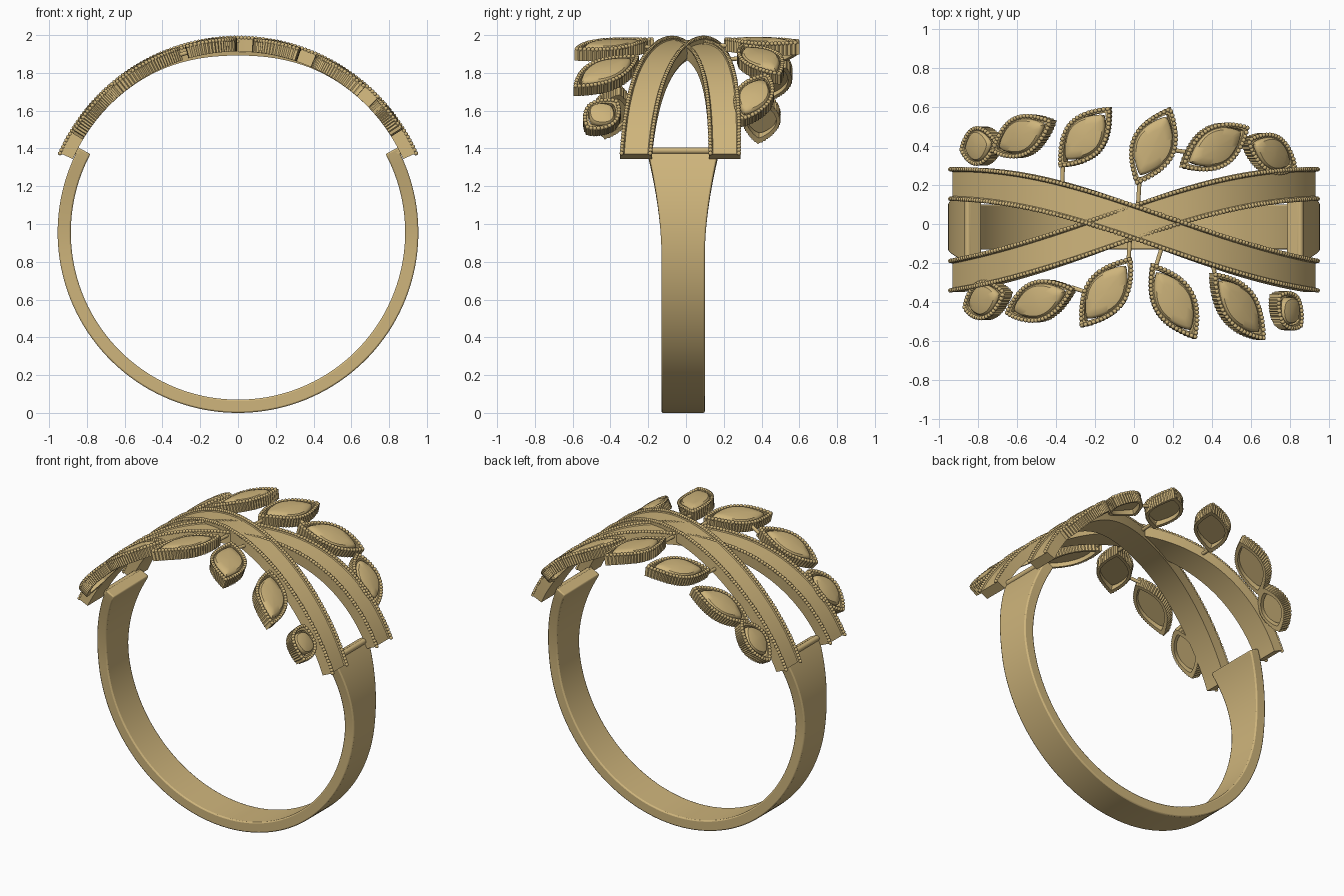
import bpy, bmesh, math
from mathutils import Vector

if "Cube" in bpy.data.objects:
    bpy.data.objects.remove(bpy.data.objects["Cube"])

ZC = 0.955          # ring axis height


def wrap(a, y, r):
    """Cylinder coordinates: angle from the top, position along the axis, radius."""
    return Vector((r * math.sin(a), y, ZC + r * math.cos(a)))


def ang(x):
    return math.asin(x / 1.02)


def finish(name, bm, smooth=35):
    bmesh.ops.recalc_face_normals(bm, faces=bm.faces)
    me = bpy.data.meshes.new(name)
    bm.to_mesh(me)
    bm.free()
    ob = bpy.data.objects.new(name, me)
    bpy.context.collection.objects.link(ob)
    bpy.ops.object.select_all(action='DESELECT')
    ob.select_set(True)
    bpy.context.view_layer.objects.active = ob
    bpy.ops.object.shade_smooth_by_angle(angle=math.radians(smooth))
    me.materials.append(gold)
    return ob


def loft(name, rings, loop=False, smooth=35):
    """Skin closed rings; cap the ends, or join last to first."""
    bm = bmesh.new()
    vs = [[bm.verts.new(p) for p in ring] for ring in rings]
    n = len(vs[0])
    pairs = list(zip(vs, vs[1:])) + ([(vs[-1], vs[0])] if loop else [])
    for a, b in pairs:
        for i in range(n):
            j = (i + 1) % n
            bm.faces.new((a[i], a[j], b[j], b[i]))
    if not loop:
        bm.faces.new(vs[0])
        bm.faces.new(vs[-1])
    return finish(name, bm, smooth)


def beads(name, points, radius):
    """Row of small balls in one mesh."""
    t = bmesh.new()
    bmesh.ops.create_icosphere(t, subdivisions=2, radius=radius)
    co = [v.co.copy() for v in t.verts]
    fs = [[v.index for v in f.verts] for f in t.faces]
    t.free()
    bm = bmesh.new()
    for p in points:
        vs = [bm.verts.new(c + p) for c in co]
        for f in fs:
            bm.faces.new([vs[i] for i in f])
    return finish(name, bm, 80)


def rod(name, p, q, r):
    d = (q - p).normalized()
    s = d.cross(Vector((0.3, 0.1, 1))).normalized()
    t = d.cross(s)
    c = [s * math.cos(k * math.pi / 6) * r + t * math.sin(k * math.pi / 6) * r for k in range(12)]
    return loft(name, [[p + v for v in c], [q + v for v in c]])


gold = bpy.data.materials.new("gold")
gold.diffuse_color = (0.62, 0.46, 0.2, 1)
gold.use_nodes = True
gold.node_tree.nodes["Principled BSDF"].inputs["Base Color"].default_value = gold.diffuse_color

# Shank: open hoop flaring toward both shoulders
rings = []
for k in range(97):
    a = math.radians(62 + 236 * k / 96)
    z = ZC + 0.93 * math.cos(a)
    s = min(1, max(0, (z - 0.85) / 0.53))
    h = 0.115 + 0.0725 * s ** 1.7
    rings.append([wrap(a, -0.015 + sy * h, r) for sy, r in ((-1, .885), (1, .885), (1, .955), (-1, .955))])
shank = loft("shank", rings)
bev = shank.modifiers.new("soft_edges", 'BEVEL')
bev.width, bev.segments, bev.limit_method = 0.008, 2, 'ANGLE'
bev.angle_limit = math.radians(50)


# Two crossing straps with beaded edges
def strap_mid(a):
    s = math.sin(a) / math.sin(math.radians(66))
    return 0.01 - 0.04 * s * s - 0.235 * math.sin(1.3 * s) / math.sin(1.3)


for name, side, dip in (("upper_strap", 1, 0), ("lower_strap", -1, 0.02)):
    def edge(a, sy, r, inset=0):
        drop = dip * math.exp(-(a / 0.35) ** 2)
        half = 0.083 + 0.009 * math.cos(a * 1.3) - inset
        return wrap(a, strap_mid(side * a) + sy * half, r - drop)
    end = math.radians(66)
    rings = []
    for k in range(81):
        a = -end + 2 * end * k / 80
        rings.append([edge(a, -1, .957), edge(a, 1, .957), edge(a, 1, 1.027), edge(a, 1, 1.027, .018),
                      edge(a, 1, 1.02, .022), edge(a, -1, 1.02, .022), edge(a, -1, 1.027, .018), edge(a, -1, 1.027)])
    loft(name, rings)
    beads(name + "_beading", [edge(-end + 2 * end * k / 124, sy, 1.031, .008)
                              for sy in (-1, 1) for k in range(125)], 0.0115)

# Bars joining straps to the shoulders
for side in (-1, 1):
    a = side * math.radians(63)
    rod("shoulder_bar", wrap(a, -0.2, 0.955), wrap(a, 0.16, 0.955), 0.018)


# Leaves: ridged open frame, beaded rim, domed centre
def leaf(tip1, tip2, width, full):
    p = Vector((ang(tip1[0]), tip1[1]))
    q = Vector((ang(tip2[0]), tip2[1]))
    mid, d = (p + q) / 2, (q - p)
    half = d.length / 2
    d.normalize()
    nrm = Vector((-d.y, d.x))

    def outline(n, hl, hw, r, power=full, wave=0):
        pts = []
        for k in range(n):
            t = 2 * math.pi * k / n
            w = wave if k % 2 else 0
            s = math.sin(t)
            c = math.cos(t)
            # even spacing along the length gives pointed tips
            u = 1 - 2 * ((k * 2 / n) if k * 2 <= n else 2 - k * 2 / n)
            v = math.copysign(abs(s) ** power, s) if abs(s) > 1e-6 else 0
            o = mid + d * (u * (hl - w)) + nrm * (v * (hw - w))
            pts.append(wrap(o.x, o.y, r))
        return pts

    n = 96
    hw = width / 2
    outer = lambda r: outline(n, half, hw, r, wave=0.006)
    inner = lambda r: outline(n, half - 0.04, hw - 0.022, r)
    loft("leaf_frame", [outer(.958), outer(1.02), inner(1.02), inner(.958)], loop=True, smooth=25)
    # rim beads at equal spacing
    path = outline(240, half - 0.014, hw - 0.009, 1.022)
    row, gap = [path[0]], 0
    for a, b in zip(path, path[1:]):
        gap += (b - a).length
        if gap >= 0.019:
            row.append(b)
            gap = 0
    beads("leaf_beading", row, 0.0115)
    dome = [(1, .985), (1, 1.012), (.97, 1.022), (.88, 1.031), (.6, 1.036), (.1, 1.038)]
    loft("leaf_centre", [outline(64, (half - 0.055) * s, (hw - 0.02) * s, r, full * 0.9) for s, r in dome])


leaves = [
    ((-.70, .42), (-.89, .38), .20, .75),
    ((-.42, .53), (-.73, .37), .21, .85),
    ((-.12, .60), (-.385, .29), .22, .9),
    ((.19, .60), (.01, .20), .23, .9),
    ((.59, .50), (.245, .29), .22, .85),
    ((.58, .43), (.83, .29), .20, .75),
    ((-.66, -.35), (-.875, -.43), .20, .75),
    ((-.31, -.33), (-.66, -.46), .21, .85),
    ((-.01, -.17), (-.275, -.53), .22, .9),
    ((.32, -.59), (.09, -.20), .22, .9),
    ((.41, -.25), (.67, -.595), .21, .85),
    ((.74, -.36), (.86, -.53), .19, .7),
]
for item in leaves:
    leaf(*item)

# Short stems tying leaves to straps and to each other
for (x1, y1), (x2, y2) in (((-.375, .31), (-.38, .19)), ((.20, .38), (.27, .37)),
                           ((-.33, -.325), (-.25, -.35)), ((.115, -.22), (.15, -.11)),
                           ((-.03, -.2), (-.02, -.06)), ((.03, .24), (.02, .07)),
                           ((.43, -.27), (.41, -.18))):
    rod("stem", wrap(ang(x1), y1, 0.99), wrap(ang(x2), y2, 0.99), 0.011)
